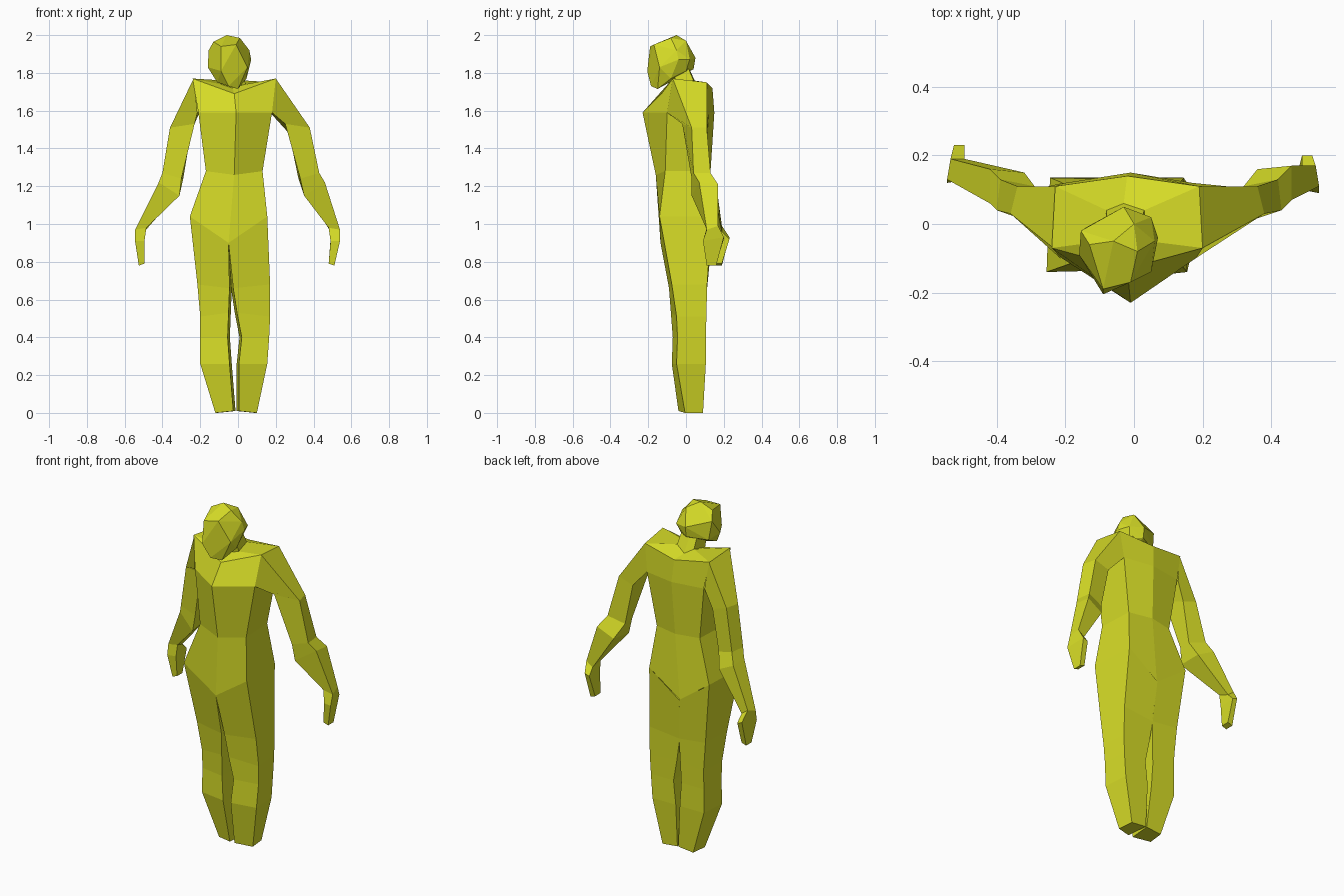
import bpy, bmesh

mat = bpy.data.materials.new("olive_yellow")
mat.diffuse_color = (0.68, 0.72, 0.02, 1)


def finish(name, bm):
    bmesh.ops.recalc_face_normals(bm, faces=bm.faces)
    me = bpy.data.meshes.new(name)
    bm.to_mesh(me)
    bm.free()
    me.materials.append(mat)
    bpy.context.collection.objects.link(bpy.data.objects.new(name, me))


def loft(name, rings, cap_end=False, skip=()):
    """Skin rings with equal point counts; skip holds (ring, side) openings."""
    bm = bmesh.new()
    vs = [[bm.verts.new(p) for p in r] for r in rings]
    n = len(vs[0])
    for i in range(len(vs) - 1):
        for j in range(n):
            if (i, j) not in skip:
                k = (j + 1) % n
                bm.faces.new((vs[i][j], vs[i][k], vs[i + 1][k], vs[i + 1][j]))
    if cap_end:
        bm.faces.new(vs[-1])
    finish(name, bm)


def hexa(xc, xl, xr, zc, zf, zb, yf, yfs, ybs, yb):
    """Six-sided body section: ridge at front and back, corners at the sides."""
    zbc = zc if zc < 1.0 else (zb - 0.03 if zb > 1.7 else zb)
    return [(xc, yf, zc), (xr, yfs, zf), (xr - 0.01, ybs, zb),
            (xc, yb, zbc), (xl + 0.01, ybs, zb), (xl, yfs, zf)]


# Torso from neck opening to crotch, open where the arms join
neck_base = hexa(-0.03, -0.09, 0.04, 1.72, 1.74, 1.76, -0.07, -0.05, 0.04, 0.06)
loft("torso", [
    neck_base,
    hexa(-0.02, -0.24, 0.20, 1.69, 1.77, 1.75, -0.13, -0.07, 0.11, 0.14),
    hexa(-0.01, -0.21, 0.18, 1.59, 1.59, 1.59, -0.23, -0.10, 0.12, 0.15),
    hexa(-0.02, -0.17, 0.13, 1.26, 1.28, 1.28, -0.16, -0.11, 0.10, 0.13),
    hexa(-0.05, -0.255, 0.155, 0.90, 1.04, 1.04, -0.135, -0.14, 0.135, 0.13),
], skip={(1, 1), (1, 4)})

# Neck
loft("neck", [neck_base,
              [(x * 0.9 - 0.01, y * 0.8 - 0.03, z + 0.09) for x, y, z in neck_base]])

# Head: faceted hull, tilted and turned a little
bm = bmesh.new()
for p in [(-0.06, -0.05, 2.0), (0.01, -0.08, 1.985), (-0.13, -0.06, 1.965),
          (0.0, 0.0, 1.97), (-0.09, -0.19, 1.94), (-0.01, -0.17, 1.95),
          (0.06, -0.05, 1.92), (-0.155, -0.02, 1.92), (-0.03, 0.05, 1.88),
          (0.05, 0.02, 1.87), (0.07, -0.04, 1.87), (0.05, -0.14, 1.83),
          (-0.16, -0.09, 1.83), (-0.14, -0.01, 1.81), (-0.09, -0.205, 1.81),
          (-0.05, -0.185, 1.73), (0.0, -0.15, 1.715), (0.045, -0.08, 1.77),
          (-0.11, -0.13, 1.75), (-0.03, 0.04, 1.82), (0.03, 0.0, 1.81)]:
    bm.verts.new(p)
hull = bmesh.ops.convex_hull(bm, input=bm.verts)
loose = list({g for g in hull["geom_interior"] if isinstance(g, bmesh.types.BMVert)})
bmesh.ops.delete(bm, geom=loose, context='VERTS')
bmesh.ops.dissolve_limit(bm, angle_limit=0.15, verts=bm.verts, edges=bm.edges)
finish("head", bm)

# Arms: four-sided rings, shoulder to fingertips
arm = [
    [(0.20, -0.07, 1.77), (0.19, 0.11, 1.75), (0.17, 0.12, 1.59), (0.18, -0.10, 1.59)],
    [(0.38, 0.03, 1.51), (0.36, 0.11, 1.51), (0.27, 0.11, 1.48), (0.25, -0.02, 1.53)],
    [(0.43, 0.04, 1.27), (0.42, 0.13, 1.27), (0.32, 0.11, 1.24), (0.33, 0.03, 1.24)],
    [(0.46, 0.07, 1.22), (0.46, 0.17, 1.21), (0.36, 0.16, 1.16), (0.35, 0.03, 1.15)],
    [(0.54, 0.11, 0.97), (0.53, 0.17, 0.99), (0.49, 0.17, 0.96), (0.48, 0.11, 0.98)],
    [(0.54, 0.09, 0.91), (0.52, 0.20, 0.93), (0.49, 0.20, 0.92), (0.49, 0.10, 0.91)],
    [(0.51, 0.11, 0.78), (0.51, 0.16, 0.78), (0.48, 0.16, 0.79), (0.48, 0.11, 0.79)],
]
loft("right_arm", arm, True)
dx = [0.035, -0.02, -0.03, -0.04, 0.005, 0.005, 0.015]
dy = [0, 0, 0, -0.01, 0.02, 0.03, 0.03]
loft("left_arm", [[(-x - a, y + b, z) for x, y, z in r]
                  for r, a, b in zip(arm, dx, dy)], True)

# Legs: (outer z, inner z, outer front y, inner front y, back y) per ring
sides = [(1.04, 0.90, -0.14, -0.135, 0.135), (0.68, 0.66, -0.075, -0.09, 0.112),
         (0.51, 0.53, -0.05, -0.08, 0.108), (0.40, 0.40, -0.045, -0.07, 0.105),
         (0.26, 0.26, -0.05, -0.075, 0.105), (0.005, 0.015, -0.005, -0.04, 0.09)]
widths = {"right_leg": [(0.155, -0.05), (0.17, -0.025), (0.17, -0.005),
                        (0.165, 0.02), (0.155, 0.005), (0.10, 0.005)],
          "left_leg": [(-0.255, -0.05), (-0.215, -0.045), (-0.20, -0.05),
                       (-0.20, -0.055), (-0.20, -0.045), (-0.12, -0.025)]}
for name, w in widths.items():
    s = 1 if name == "right_leg" else -1
    rings = []
    for i, ((xo, xi), (zo, zi, yo, yi, yb)) in enumerate(zip(w, sides)):
        xb = xi if i == 0 else xi - s * 0.012
        rings.append([(xo, yo, zo), (xo - s * 0.01, yb, zo),
                      (xb, yb, zi), (xi, yi, zi)])
    rings[-1] = [(x, y, max(0, z - 0.005)) for x, y, z in rings[-1]]
    loft(name, rings, True)
